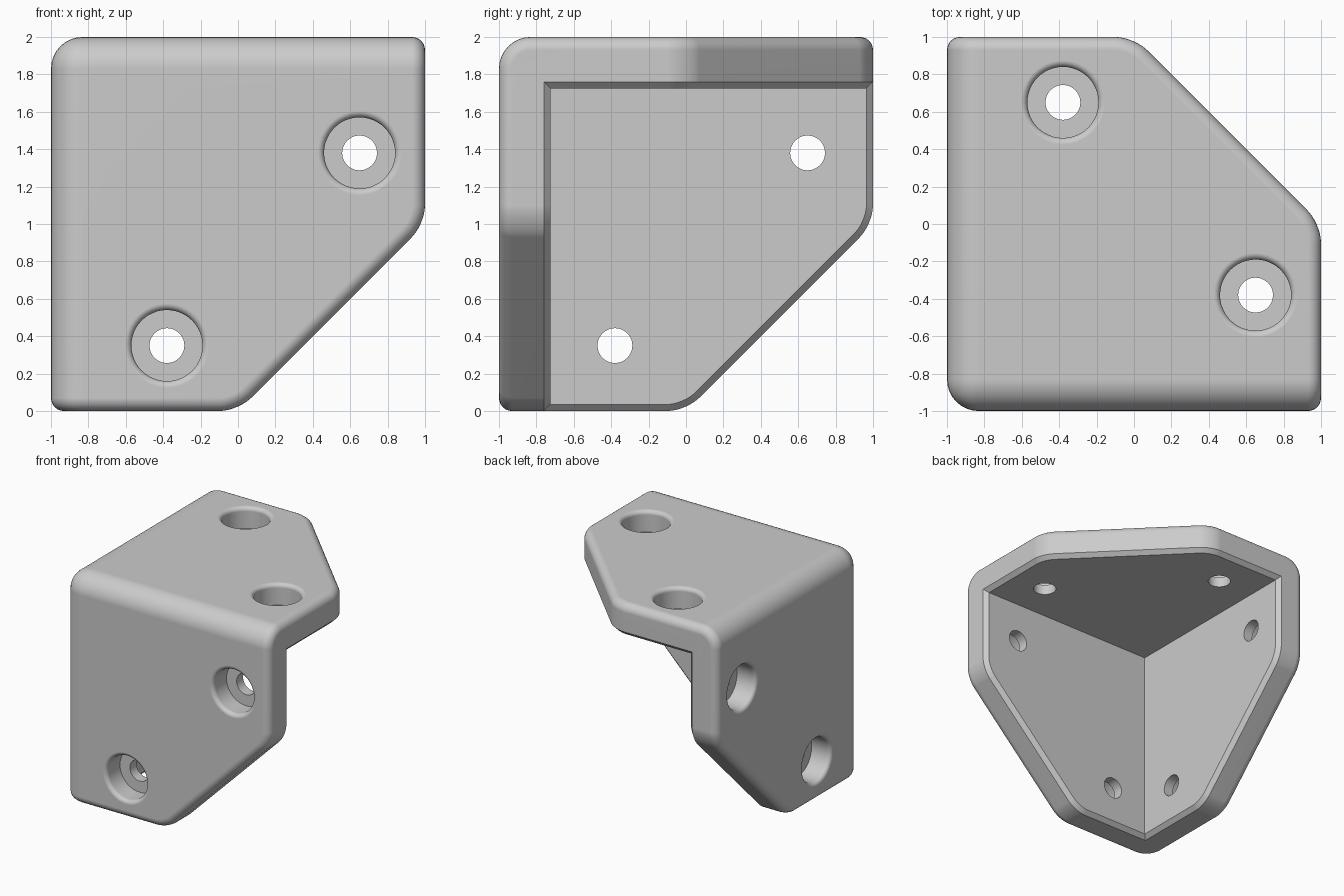
import bpy, bmesh, math
from mathutils import Vector, Matrix

if "Cube" in bpy.data.objects:
    bpy.data.objects.remove(bpy.data.objects["Cube"])

T = 0.275        # wall thickness
EPS = 1e-4


def world(p):
    """Corner-based coordinates (distance from each outer face) to world."""
    return Vector((p[0] - 1, p[1] - 1, 2 - p[2]))


def cycle(p, k):
    """Rotate a point about the bracket's three-fold axis."""
    return tuple(p[(i - k) % 3] for i in range(3))


def add_object(name, bm):
    bmesh.ops.recalc_face_normals(bm, faces=bm.faces)
    mesh = bpy.data.meshes.new(name)
    bm.to_mesh(mesh)
    bm.free()
    ob = bpy.data.objects.new(name, mesh)
    bpy.context.collection.objects.link(ob)
    return ob


def bevel(bm, edges, offset, segments):
    bmesh.ops.bevel(bm, geom=edges, offset=offset, offset_type='OFFSET',
                    segments=segments, profile=0.5, affect='EDGES',
                    clamp_overlap=False)


# Bracket body: three clipped square walls sharing one corner
bm = bmesh.new()
faces = [
    [(0, 0, 0), (2, 0, 0), (2, 1, 0), (1, 2, 0), (0, 2, 0)],               # outer face
    [(T, T, T), (2, T, T), (2, 1, T), (1, 2, T), (T, 2, T)],               # inner face
    [(2, 1, 0), (1, 2, 0), (1, 2, T), (2, 1, T)],                          # slanted edge
    [(2, 0, 0), (2, 1, 0), (2, 1, T), (2, T, T), (2, T, 1), (2, 0, 1)],    # L-shaped end
]
for k in range(3):
    for f in faces:
        bm.faces.new([bm.verts.new(cycle(p, k)) for p in f])
bmesh.ops.remove_doubles(bm, verts=bm.verts, dist=EPS)
bmesh.ops.recalc_face_normals(bm, faces=bm.faces)


def zeros(v):
    return sum(abs(c) < EPS for c in v.co)


# Round the clipped corners
corner = [e for e in bm.edges
          if abs(e.calc_length() - T) < EPS
          and all(any(abs(c - 1) < EPS for c in v.co) for v in e.verts)]
bevel(bm, corner, 0.1, 6)

# Round the three outer edges where walls meet
outer = [e for e in bm.edges
         if sum(all(abs(v.co[i]) < EPS for v in e.verts) for i in range(3)) == 2]
bevel(bm, outer, 0.17, 8)
bmesh.ops.recalc_face_normals(bm, faces=bm.faces)


# Perimeter faces are the ends and slants; everything else is skin
def is_rim(f):
    c, n = f.calc_center_median(), f.normal
    if max(abs(x) for x in n) > 0.999:
        return all(any(abs(v.co[i] - 2) < EPS and abs(n[i]) > 0.999
                       for i in range(3)) for v in f.verts)
    return max(c) > 0.9 and min(n) > -EPS


rim = {f for f in bm.faces if is_rim(f)}
loop = [e for e in bm.edges
        if len(e.link_faces) == 2 and sum(f in rim for f in e.link_faces) == 1]


def is_inner(e):
    return all(min(v.co) > T - 0.001 for v in e.verts)


inner_co = [tuple(v.co.copy() for v in e.verts) for e in loop if is_inner(e)]
# Soft outer perimeter
bevel(bm, [e for e in loop if not is_inner(e)], 0.07, 6)
# Chamfered inner perimeter
inner = [e for e in bm.edges
         if any((e.verts[0].co - a).length + (e.verts[1].co - b).length < EPS or
                (e.verts[0].co - b).length + (e.verts[1].co - a).length < EPS
                for a, b in inner_co)]
bevel(bm, inner, 0.035, 1)
for v in bm.verts:
    v.co = world(v.co)
body = add_object("corner_bracket", bm)

# Counterbored screw holes with a softened rim
R, r, DEPTH, F = 0.19, 0.093, 0.185, 0.035
profile = [(0, -0.1), (R + F, -0.1)]
profile += [(R + F - F * math.sin(a), F - F * math.cos(a))
            for a in (i * math.pi / 12 for i in range(7))]
profile += [(R, DEPTH), (r, DEPTH), (r, T + 0.1), (0, T + 0.1)]
N = 48
bm = bmesh.new()
for k in range(3):
    for u, w in ((1.65, 0.62), (0.62, 1.65)):
        rings = []
        for rad, d in profile:
            count = N if rad else 1
            rings.append([bm.verts.new(world(cycle(
                (u + rad * math.cos(2 * math.pi * i / N),
                 w + rad * math.sin(2 * math.pi * i / N), d), k)))
                for i in range(count)])
        for a, b in zip(rings, rings[1:]):
            if len(a) == 1:
                bm.faces.new(b)
            elif len(b) == 1:
                bm.faces.new(a)
            else:
                for i in range(N):
                    j = (i + 1) % N
                    bm.faces.new((a[i], a[j], b[j], b[i]))
loose = [v for v in bm.verts if not v.link_faces]
bmesh.ops.delete(bm, geom=loose, context='VERTS')
cutter = add_object("hole_cutter", bm)
cutter.hide_render = True

bpy.context.view_layer.objects.active = body
body.select_set(True)
cut = body.modifiers.new("holes", 'BOOLEAN')
cut.operation, cut.solver, cut.object = 'DIFFERENCE', 'EXACT', cutter
bpy.ops.object.modifier_apply(modifier=cut.name)
bpy.data.objects.remove(cutter)

# Finish: smooth fillets, flat walls, one grey
bpy.ops.object.shade_smooth_by_angle(angle=math.radians(30))
wn = body.modifiers.new("flat_walls", 'WEIGHTED_NORMAL')
wn.keep_sharp = True
grey = bpy.data.materials.new("light_grey")
grey.diffuse_color = (0.6, 0.6, 0.6, 1)
grey.use_nodes = True
grey.node_tree.nodes["Principled BSDF"].inputs["Base Color"].default_value = grey.diffuse_color
body.data.materials.clear()
body.data.materials.append(grey)
